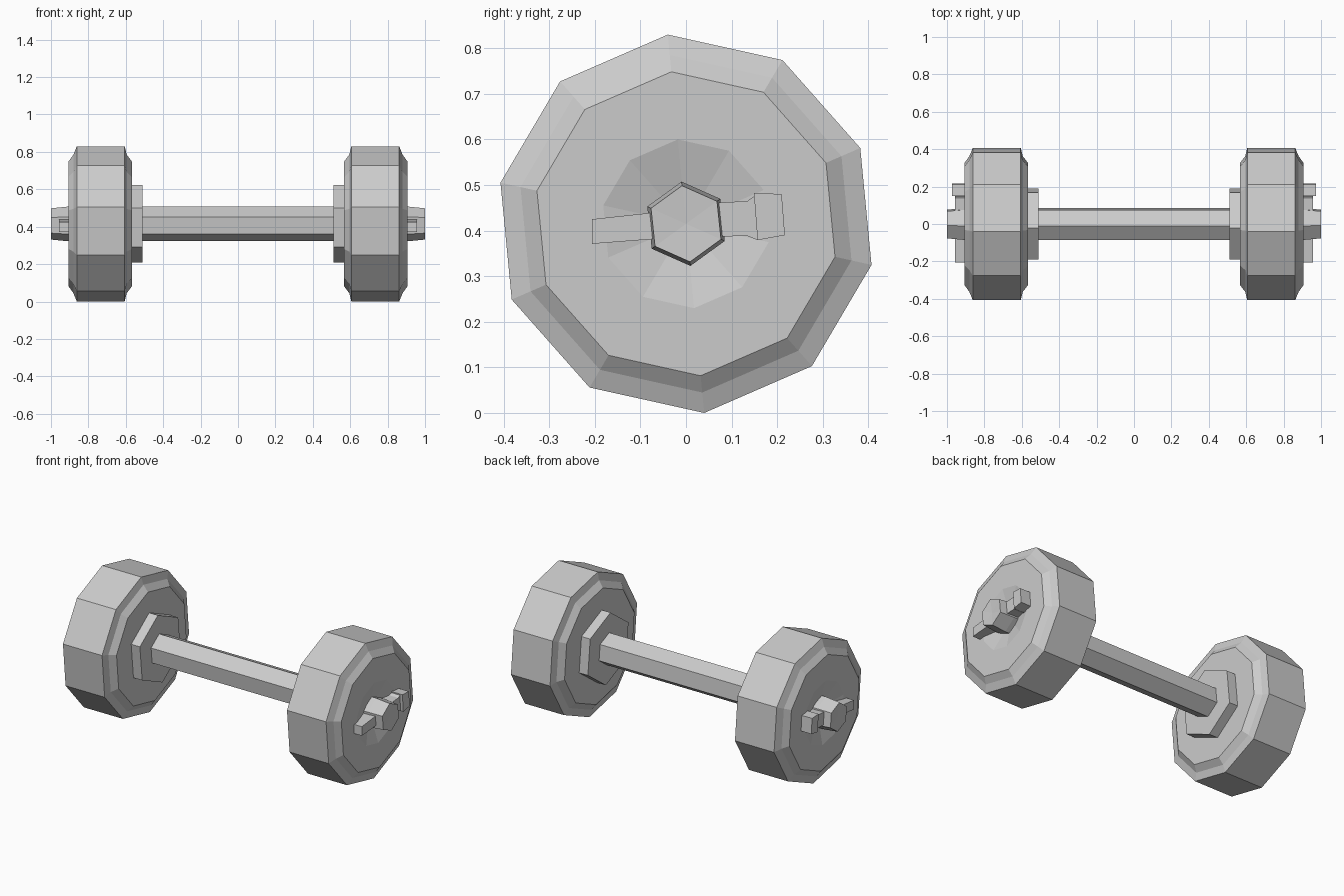
import bpy, bmesh
from math import sin, cos, radians

if "Cube" in bpy.data.objects:
    bpy.data.objects.remove(bpy.data.objects["Cube"])

CZ = 0.415  # height of the bar axis


def finish(name, bm, mirror=True):
    bmesh.ops.recalc_face_normals(bm, faces=bm.faces)
    me = bpy.data.meshes.new(name)
    bm.to_mesh(me)
    bm.free()
    ob = bpy.data.objects.new(name, me)
    bpy.context.collection.objects.link(ob)
    if mirror:
        mod = ob.modifiers.new("Mirror", 'MIRROR')
        mod.use_axis[0] = True
        mod.use_mirror_merge = False
    return ob


def lathe(name, profile, sides, start, mirror=True):
    """Spin an (x, radius) profile round the bar axis; radius 0 is a point."""
    bm = bmesh.new()
    rings = []
    for x, r in profile:
        if r == 0:
            rings.append([bm.verts.new((x, 0, CZ))] * sides)
        else:
            a = [radians(start + 360 * k / sides) for k in range(sides)]
            rings.append([bm.verts.new((x, r * cos(t), CZ + r * sin(t))) for t in a])
    for p, q in zip(rings, rings[1:]):
        for k in range(sides):
            j = (k + 1) % sides
            quad = list(dict.fromkeys([p[k], p[j], q[j], q[k]]))
            bm.faces.new(quad)
    return finish(name, bm, mirror)


def prism(name, outline, x0, x1):
    """Extrude a (y, z) outline along x."""
    bm = bmesh.new()
    f = bm.faces.new([bm.verts.new((x0, y, z)) for y, z in outline])
    ext = bmesh.ops.extrude_face_region(bm, geom=[f], use_keep_orig=True)
    verts = [v for v in ext["geom"] if isinstance(v, bmesh.types.BMVert)]
    bmesh.ops.translate(bm, verts=verts, vec=(x1 - x0, 0, 0))
    return finish(name, bm)


# hexagonal grip bar running through to both tapered ends
half = [(0.995, 0), (1.0, 0.084), (0.91, 0.093)]
lathe("bar", half + [(-x, r) for x, r in reversed(half)], 6, 96, mirror=False)

# ten-sided weight plates with stepped rims and a dished outer face
lathe("weight_plate", [(0.567, 0), (0.567, 0.335), (0.595, 0.372), (0.606, 0.417),
                       (0.862, 0.417), (0.88, 0.372), (0.906, 0.335),
                       (0.906, 0.186), (0.86, 0)], 10, 95.5)

# inner hexagonal collars
lathe("collar", [(0.51, 0), (0.51, 0.208), (0.58, 0.208), (0.58, 0)], 6, 96)

# locking nut wings
prism("front_wing", [(-0.206, 0.371), (-0.05, 0.383), (-0.05, 0.442), (-0.206, 0.425)],
      0.88, 0.956)
prism("rear_wing", [(0.05, 0.387), (0.135, 0.388), (0.158, 0.379), (0.158, 0.482),
                    (0.135, 0.465), (0.05, 0.46)], 0.88, 0.956)
prism("rear_wing_tip", [(0.157, 0.379), (0.217, 0.39), (0.21, 0.48), (0.149, 0.483)],
      0.902, 0.973)
